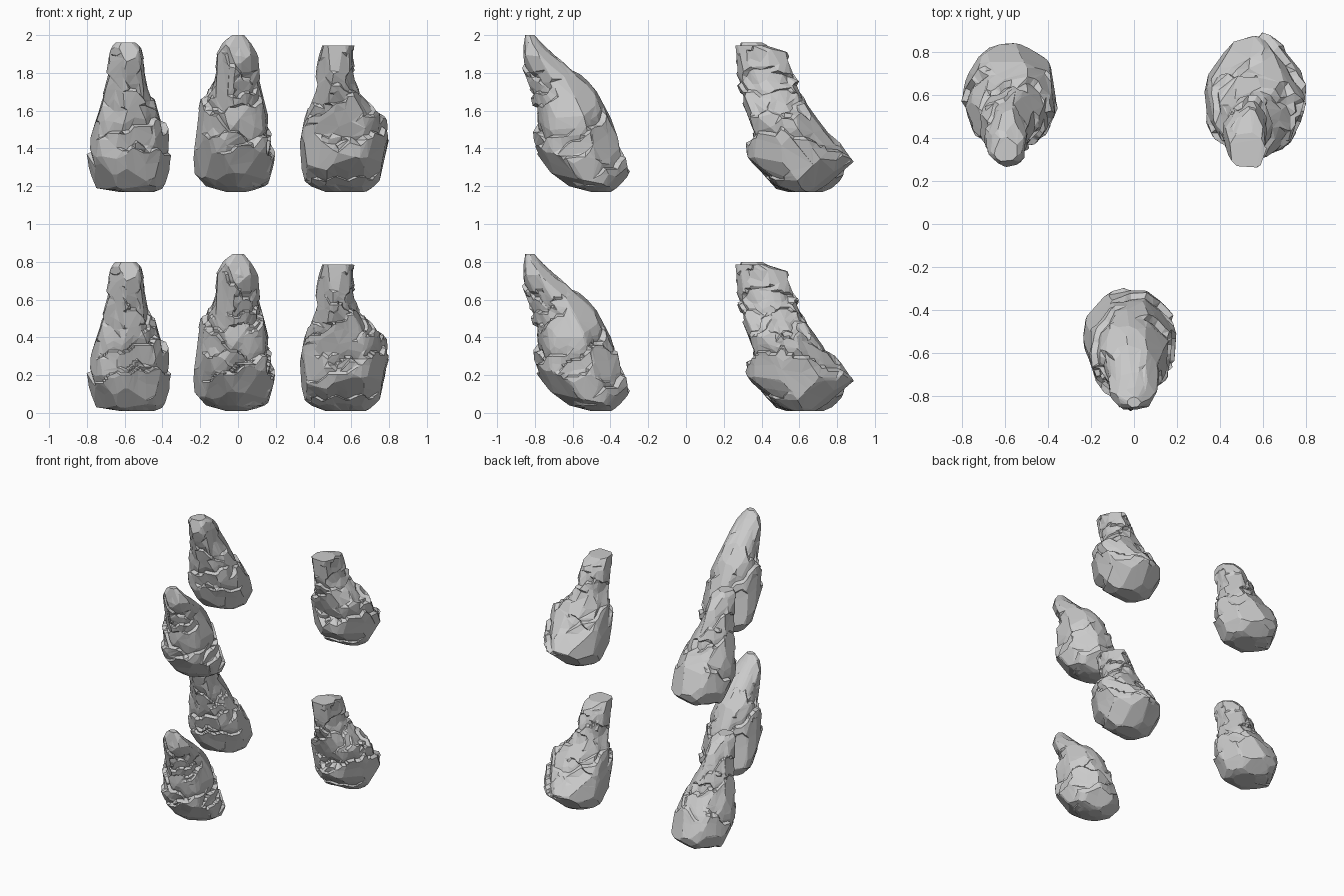
import bpy, bmesh, math, random
from mathutils import Vector

if "Cube" in bpy.data.objects:
    bpy.data.objects.remove(bpy.data.objects["Cube"])

# Outline rows per rock: z, x min, x max, y min, y max
ROCK_A = [(.80, -.65, -.54, .29, .40), (.76, -.68, -.50, .27, .47), (.70, -.68, -.49, .27, .52),
          (.60, -.70, -.48, .30, .57), (.50, -.73, -.44, .32, .62), (.40, -.755, -.40, .35, .68),
          (.30, -.78, -.36, .36, .75), (.20, -.79, -.365, .37, .81), (.10, -.765, -.37, .41, .835),
          (.03, -.74, -.40, .47, .77), (.01, -.62, -.45, .53, .72)]
ROCK_B = [(.84, -.03, .03, -.85, -.80), (.79, -.09, .07, -.86, -.75), (.73, -.11, .10, -.875, -.68),
          (.60, -.14, .11, -.83, -.53), (.50, -.18, .14, -.81, -.45), (.40, -.21, .16, -.79, -.40),
          (.30, -.23, .17, -.80, -.36), (.20, -.225, .195, -.77, -.32), (.11, -.22, .175, -.70, -.30),
          (.04, -.16, .15, -.61, -.36), (.01, -.06, .04, -.50, -.40)]
ROCK_C = [(.785, .44, .62, .26, .42), (.75, .43, .62, .255, .53), (.65, .42, .62, .27, .57),
          (.55, .41, .64, .29, .61), (.47, .38, .72, .305, .65), (.42, .35, .77, .33, .69),
          (.32, .335, .79, .34, .77), (.17, .345, .78, .335, .87), (.10, .345, .75, .40, .80),
          (.05, .37, .73, .46, .74), (.01, .47, .67, .56, .68)]

# Ledges: height, angle round the rock (front = -90), half width, tilt, depth
LEDGES_A = [(.35, -80, 70, .06, .022), (.22, -40, 40, -.02, .018), (.52, -60, 45, -.1, .014),
            (.42, 90, 75, .08, .02), (.25, 160, 50, -.1, .018), (.60, 120, 50, .1, .012)]
LEDGES_B = [(.38, -110, 55, -.12, .022), (.53, -60, 50, .02, .016), (.27, -60, 55, .06, .018),
            (.33, 20, 60, .12, .022), (.17, 60, 60, .08, .02), (.66, -90, 60, -.1, .014),
            (.45, 150, 60, .12, .018)]
LEDGES_C = [(.44, -120, 50, .08, .024), (.30, -60, 60, .05, .022), (.08, -90, 80, .01, .018),
            (.56, -70, 60, -.05, .016), (.25, 40, 60, -.1, .022), (.45, 30, 50, .06, .02),
            (.38, 130, 60, .1, .02), (.62, 90, 60, .05, .016)]
EXTRA = [(.20, -110, 45, .05, .012), (.48, -30, 40, .08, .012), (.32, 70, 45, -.06, .012)]


def section(rows, t):
    """Centre and half sizes of the cross-section at t (0 top .. 1 bottom)."""
    f = min(max(t, 0), 1) * (len(rows) - 1)
    i = min(int(f), len(rows) - 2)
    z, x0, x1, y0, y1 = [a + (b - a) * (f - i) for a, b in zip(rows[i], rows[i + 1])]
    return Vector(((x0 + x1) / 2, (y0 + y1) / 2, z)), (x1 - x0) / 2, (y1 - y0) / 2


def surf(rows, t, a):
    c, hx, hy = section(rows, t)
    return c + Vector((hx * math.cos(a), hy * math.sin(a), 0))


def facet_planes(rows, count, rng):
    """Random chisel planes tangent to the body."""
    planes = []
    for i in range(count):
        t = (i + rng.random()) / count * .94 + .03
        a = i * 2.39996 + rng.uniform(-.4, .4)
        p = surf(rows, t, a)
        n = (surf(rows, t + .06, a) - surf(rows, t - .06, a)).cross(
            surf(rows, t, a + .1) - surf(rows, t, a - .1)).normalized()
        out = p - section(rows, t)[0]
        if n.dot(out) < 0:
            n = -n
        n += Vector([rng.uniform(-.13, .13) for _ in range(3)])
        n.normalize()
        planes.append((p - n * rng.uniform(.0, .012), n))
    return planes


def ledge_offset(ledges, z, a):
    """Overhanging lip under each ledge, notch just above it."""
    total = 0
    for lz, ang, width, tilt, depth in ledges:
        d = (math.degrees(a) - ang + 180) % 360 - 180
        if abs(d) > width:
            continue
        fade = min(1, 2.5 * (1 - abs(d) / width))
        dz = z - lz - tilt * d / width - .012 * math.sin(d * .15 + lz * 40)
        total += fade * depth * (.6 * math.exp(dz / .06) if dz < 0 else -math.exp(-dz / .035))
    return total


def make_rock(name, rows, ledges, seed, lift, facets, keep):
    rng = random.Random(seed)
    planes = facet_planes(rows, facets, rng)
    rings, sides = 90, 96
    bm = bmesh.new()
    grid = []
    for j in range(rings + 1):
        t = j / rings
        c, hx, hy = section(rows, t)
        ring = []
        for k in range(sides):
            a = 2 * math.pi * k / sides
            p = surf(rows, t, a)
            d = p - c
            near = sorted(planes, key=lambda pl: (pl[0] - p).length_squared)[:4]
            s = 1.06
            for q, n in near:
                nd = n.dot(d)
                if nd > .25 * d.length:
                    s = min(s, n.dot(q - c) / nd)
            s = max(s, .88)
            s += ledge_offset(ledges, c.z, a) / max(d.length, .08)
            ring.append(bm.verts.new(c + d * s + Vector((0, 0, lift))))
        grid.append(ring)
    for j in range(rings):
        for k in range(sides):
            m = (k + 1) % sides
            bm.faces.new((grid[j][k], grid[j + 1][k], grid[j + 1][m], grid[j][m]))
    # Caps
    bm.faces.new(grid[0])
    bm.faces.new(grid[-1][::-1])
    bmesh.ops.recalc_face_normals(bm, faces=bm.faces)
    bmesh.ops.triangulate(bm, faces=bm.faces)
    me = bpy.data.meshes.new(name)
    bm.to_mesh(me)
    bm.free()
    ob = bpy.data.objects.new(name, me)
    bpy.context.collection.objects.link(ob)
    # Collapse to clean flat chips
    dec = ob.modifiers.new("chips", 'DECIMATE')
    dec.ratio = keep


# Two rows of three rocks: detailed below, simpler above
for label, rows, ledges, seed in (("left", ROCK_A, LEDGES_A, 3),
                                  ("middle", ROCK_B, LEDGES_B, 8),
                                  ("right", ROCK_C, LEDGES_C, 14)):
    make_rock("detailed_rock_" + label, rows, ledges + EXTRA, seed, 0, 50, .10)
    make_rock("simple_rock_" + label, rows, ledges, seed, 1.16, 50, .05)
